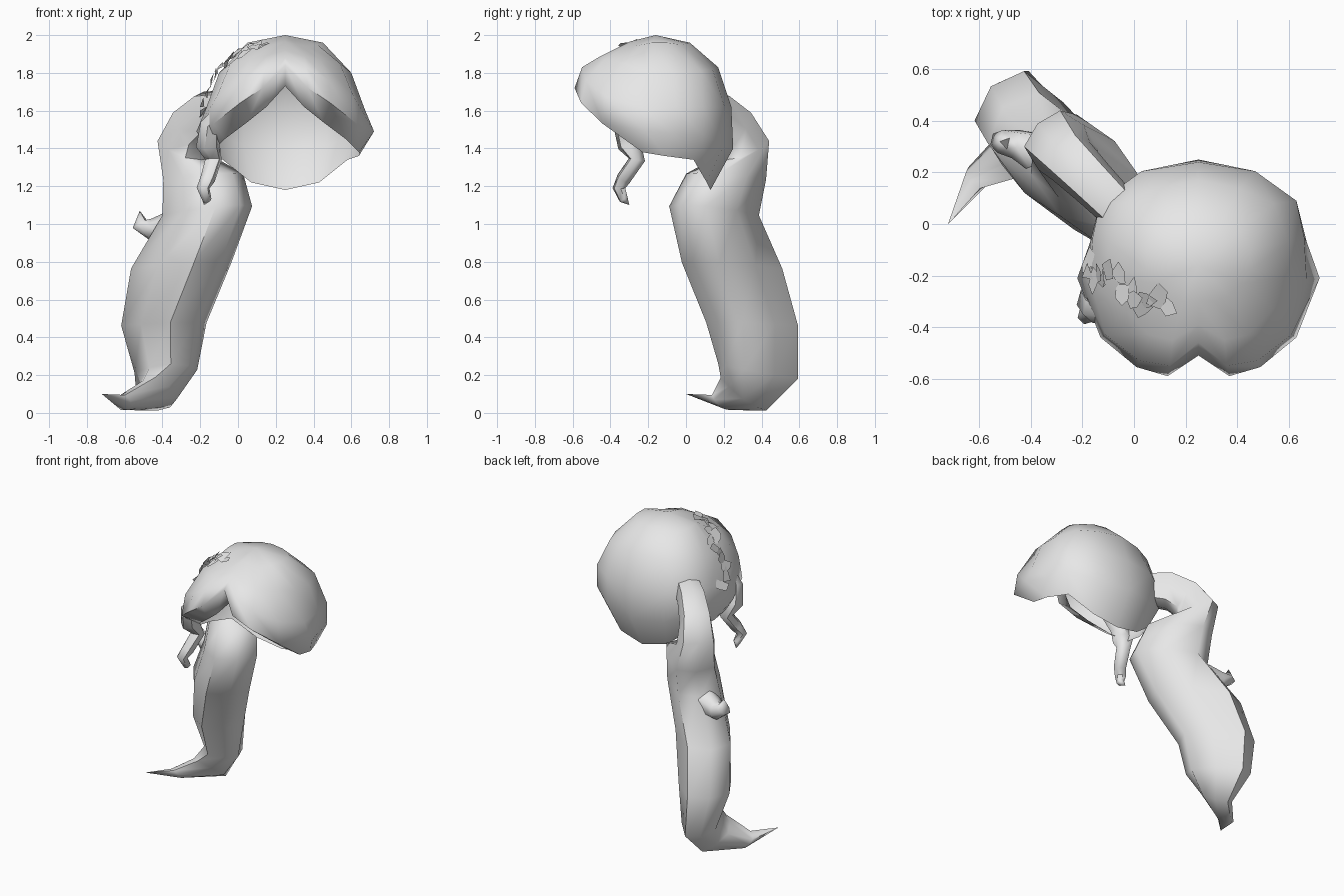
import bpy, bmesh, math, random
from mathutils import Vector

if "Cube" in bpy.data.objects:
    bpy.data.objects.remove(bpy.data.objects["Cube"])

random.seed(4)
grey = bpy.data.materials.new("light_grey")
grey.diffuse_color = (0.8, 0.8, 0.8, 1)
grey.use_nodes = True
grey.node_tree.nodes["Principled BSDF"].inputs["Base Color"].default_value = grey.diffuse_color


def finish(name, bm, angle=60):
    bmesh.ops.recalc_face_normals(bm, faces=bm.faces)
    me = bpy.data.meshes.new(name)
    bm.to_mesh(me)
    bm.free()
    me.materials.append(grey)
    ob = bpy.data.objects.new(name, me)
    bpy.context.collection.objects.link(ob)
    bpy.ops.object.select_all(action='DESELECT')
    ob.select_set(True)
    bpy.context.view_layer.objects.active = ob
    if angle:
        bpy.ops.object.shade_smooth_by_angle(angle=math.radians(angle))
    return ob


def loft(name, rings, tip=None, angle=60):
    """Skin a list of closed rings, ending in an optional point."""
    bm = bmesh.new()
    rows = [[bm.verts.new(p) for p in r] for r in rings]
    n = len(rows[0])
    for a, b in zip(rows, rows[1:]):
        for i in range(n):
            j = (i + 1) % n
            bm.faces.new((a[i], a[j], b[j], b[i]))
    if tip:
        t = bm.verts.new(tip)
        for i in range(n):
            bm.faces.new((rows[-1][i], rows[-1][(i + 1) % n], t))
    bm.faces.new(rows[0])
    return finish(name, bm, angle)


def strand(name, path, radii, sides=6):
    """Tapering lock of hair along a bent path."""
    pts = [Vector(p) for p in path]
    rings = []
    for i, r in enumerate(radii):
        d = (pts[i + 1] - pts[max(i - 1, 0)]).normalized()
        u = d.cross(Vector((0.7, 0.7, 0.1))).normalized()
        v = d.cross(u)
        rings.append([pts[i] + r * (u * math.cos(k * math.tau / sides) + v * math.sin(k * math.tau / sides))
                      for k in range(sides)])
    return loft(name, rings, pts[-1])


# Hair cap: half-dome meridians from front centre to back centre, crown to rim
meridians = [
    [(0, -.30, 1.965), (0, -.39, 1.92), (0, -.46, 1.88), (0, -.51, 1.84), (0, -.42, 1.73)],
    [(.06, -.30, 1.95), (.10, -.45, 1.89), (.11, -.55, 1.83), (.12, -.59, 1.72), (.10, -.45, 1.62)],
    [(.12, -.28, 1.94), (.19, -.43, 1.87), (.23, -.53, 1.76), (.24, -.555, 1.64), (.20, -.40, 1.54)],
    [(.17, -.23, 1.95), (.29, -.33, 1.85), (.36, -.43, 1.68), (.38, -.44, 1.53), (.32, -.32, 1.45)],
    [(.20, -.18, 1.96), (.35, -.20, 1.80), (.42, -.22, 1.61), (.47, -.21, 1.49), (.39, -.23, 1.38)],
    [(.20, -.10, 1.96), (.35, -.07, 1.80), (.41, -.05, 1.62), (.42, -.07, 1.48), (.39, -.11, 1.36)],
    [(.16, -.03, 1.95), (.29, .08, 1.81), (.38, .09, 1.62), (.38, .09, 1.47), (.33, .04, 1.34)],
    [(.09, .01, 1.955), (.16, .14, 1.82), (.22, .205, 1.62), (.22, .20, 1.42), (.18, .11, 1.22)],
    [(0, .02, 1.96), (0, .17, 1.83), (0, .24, 1.62), (0, .25, 1.40), (0, .13, 1.18)],
]
bm = bmesh.new()
top = bm.verts.new((0, -.16, 2.0))
cols = [[bm.verts.new(p) for p in m] for m in meridians]
for a, b in zip(cols, cols[1:]):
    bm.faces.new((top, a[0], b[0]))
    for i in range(len(a) - 1):
        bm.faces.new((a[i], a[i + 1], b[i + 1], b[i]))
cap = finish("hair_cap", bm, 75)
cap.location.x = 0.25
cap.modifiers.new("mirror", 'MIRROR')

# Ponytail: each section is outer (s, z), inner (s, z), sideways shift, shear, half thickness,
# sideways tilt, with s running diagonally out towards the back left
sections = [
    (.06, 1.71, .06, 1.50, 0, 0, .08, 0), (.26, 1.70, .20, 1.46, 0, 0, .09, 0),
    (.42, 1.61, .27, 1.40, 0, 0, .10, 0), (.54, 1.45, .28, 1.34, .01, 0, .12, 0),
    (.50, 1.23, .06, 1.27, .02, 0, .15, 0), (.47, 1.04, -.03, 1.10, -.01, 0, .165, 0),
    (.68, .76, .09, .80, -.04, 0, .17, 0), (.77, .46, .28, .48, -.03, .03, .165, 0),
    (.75, .19, .33, .25, 0, .08, .12, .02), (.62, .06, .42, .14, -.09, .02, .10, .07),
    (.61, .04, .51, .07, -.30, 0, .03, .035),
]


def tail_point(s, z, p):
    k = math.sqrt(0.5)
    return Vector((k * (p - s), k * (p + s), z))


rings = []
for so, zo, si, zi, p, shear, b, tilt in sections:
    ring = []
    for k in range(8):
        c, q = math.cos(k * math.tau / 8), math.sin(k * math.tau / 8)
        if k % 2:  # fuller corners
            c, q = c * 1.13, q * 1.13
        t = (1 + c) / 2
        ring.append(tail_point(si + (so - si) * t, zi + (zo - zi) * t - tilt * q,
                               p + shear * c / 2 + b * q * 1.03))
    rings.append(ring)
loft("ponytail", rings, tail_point(.51, .10, -.51))

# Loose locks
strand("tail_flick", [(-.36, .27, .98), (-.46, .31, .97), (-.52, .32, 1.0), (-.52, .32, 1.07)],
       [.09, .06, .045])
strand("side_lock", [(-.06, -.34, 1.62), (-.15, -.33, 1.52), (-.16, -.30, 1.42), (-.13, -.26, 1.34),
                     (-.16, -.33, 1.24), (-.185, -.355, 1.19), (-.165, -.33, 1.13), (-.18, -.30, 1.10)],
       [.05, .055, .065, .045, .04, .035, .025])

# Leafy band: jagged flat shards laid on the left of the cap
band = [(.12, -.34, 1.945), (.05, -.30, 1.94), (0, -.30, 1.90), (-.03, -.25, 1.87),
        (-.07, -.21, 1.81), (-.10, -.22, 1.74), (-.14, -.18, 1.67), (-.18, -.10, 1.56)]
bpy.context.view_layer.update()
deps = bpy.context.evaluated_depsgraph_get()
bm = bmesh.new()
centre = Vector((.25, -.17, 1.5))
for a, b in zip(band, band[1:]):
    a, b = Vector(a), Vector(b)
    for f in (0.1, 0.6):
        mid = a.lerp(b, f)
        out = (mid - centre).normalized()
        along = (b - a).normalized()
        side = out.cross(along).normalized()
        mid += side * random.uniform(-.04, .04)
        hit = cap.closest_point_on_mesh(mid - cap.location, depsgraph=deps)
        if hit[0]:
            mid = hit[1] + cap.location + out * .015
        ring = []
        for k in range(6):
            r = random.uniform(.025, .06)
            w = k * math.tau / 6
            ring.append(bm.verts.new(mid + r * (along * math.cos(w) + side * math.sin(w))
                                     + out * random.uniform(-.01, .02)))
        bm.faces.new(ring)
finish("leaf_band", bm, 0)
